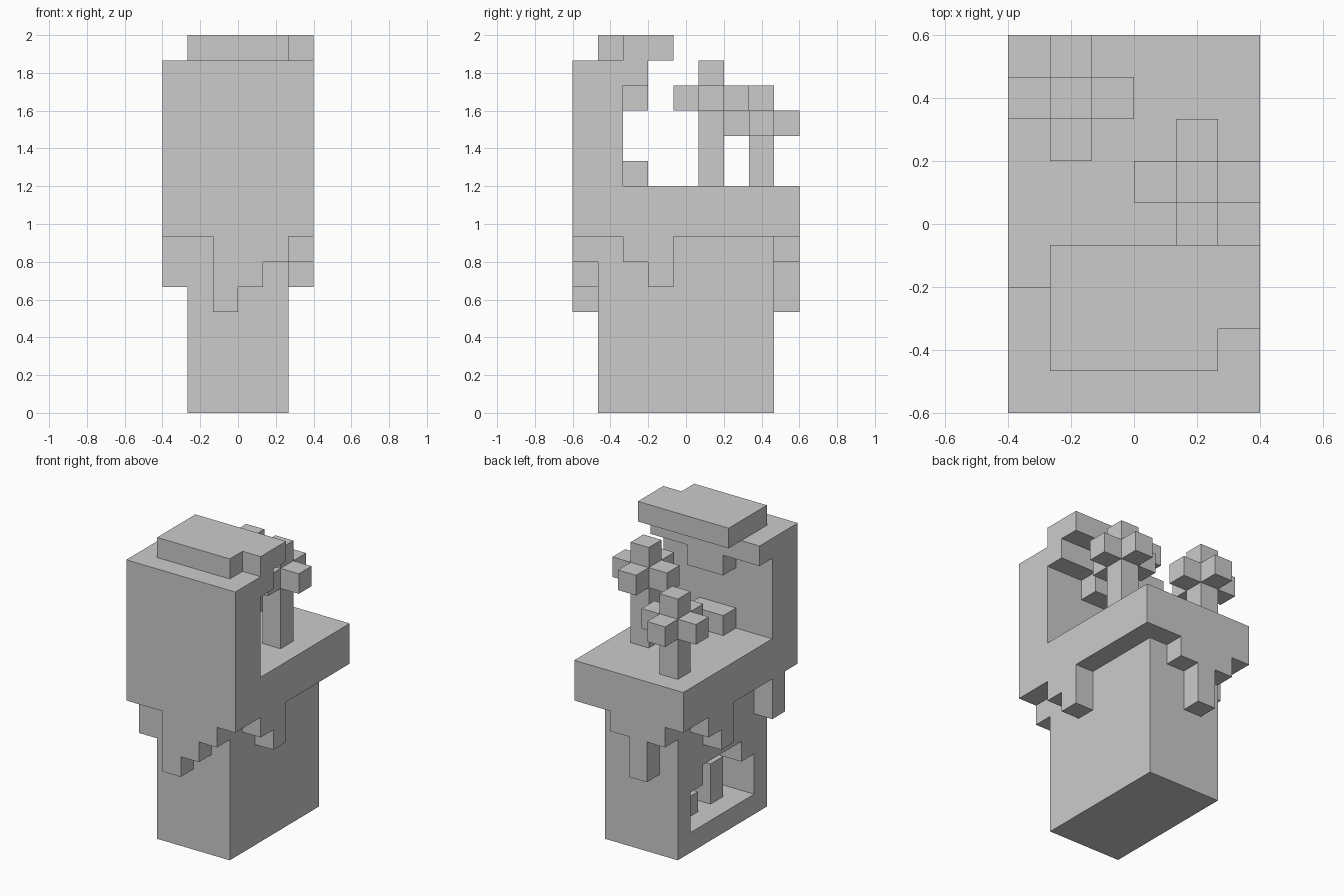
import bpy, bmesh, math
from itertools import product
from mathutils import Vector

if "Cube" in bpy.data.objects:
    bpy.data.objects.remove(bpy.data.objects["Cube"])

U = 2 / 15                              # one block
ORIGIN = Vector((-3 * U, -4.5 * U, 0))  # model is 6 x 9 x 15 blocks


def box(x0, x1, y0, y1, z0, z1):
    return set(product(range(x0, x1), range(y0, y1), range(z0, z1)))


def cross(x, y, z):
    """Tree crown: a centre block with four arms and a top."""
    return box(x - 1, x + 2, y, y + 1, z, z + 1) | \
        box(x, x + 1, y - 1, y + 2, z, z + 1) | box(x, x + 1, y, y + 1, z, z + 2)


def drips(columns):
    """Blocks hanging under the ground slab: (x, y, length)."""
    cells = set()
    for x, y, n in columns:
        cells |= box(x, x + 1, y, y + 1, 7 - n, 7)
    return cells


parts = {}
# Pedestal with an arched recess in its left side
recess = box(1, 3, 2, 7, 1, 3) | box(1, 3, 3, 6, 1, 4)
parts["pedestal"] = box(1, 5, 1, 8, 0, 7) - recess
parts["recess_tall_block"] = box(2, 3, 3, 4, 1, 3)
parts["recess_short_block"] = box(2, 3, 5, 6, 1, 2)

# Ground slab and hanging edges
parts["ground_slab"] = box(0, 6, 0, 9, 7, 9)
parts["front_drips"] = drips([(2, 0, 3), (3, 0, 2), (4, 0, 1)])
parts["back_drips"] = drips([(1, 8, 1), (2, 8, 3), (3, 8, 1)])
parts["right_drips"] = drips([(5, 2, 1), (5, 3, 2)])
parts["left_drips"] = drips([(0, 1, 2), (0, 5, 2), (0, 6, 1)])

# Cliff wall with overhang, ledge and cap
parts["cliff_wall"] = box(0, 6, 0, 2, 9, 14)
parts["cliff_overhang"] = box(0, 6, 2, 3, 13, 14) | box(2, 4, 2, 3, 12, 13)
parts["cliff_ledge"] = box(2, 4, 2, 3, 9, 10)
parts["cliff_cap"] = box(1, 6, 1, 4, 14, 15) - box(5, 6, 1, 2, 14, 15)

# Trees
for name, x, y, z in (("short", 1, 7, 11), ("tall", 4, 5, 12)):
    parts[name + "_tree_trunk"] = box(x, x + 1, y, y + 1, 9, z)
    parts[name + "_tree_crown"] = cross(x, y, z)

solid = set().union(*parts.values())


def build(name, cells):
    """Outer skin of the blocks, with flat areas merged."""
    bm = bmesh.new()
    verts = {}
    for c in cells:
        for axis, side in product(range(3), (0, 1)):
            n = list(c)
            n[axis] += 2 * side - 1
            if tuple(n) in solid:
                continue
            a, b = (axis + 1) % 3, (axis + 2) % 3
            loop = []
            for da, db in ((0, 0), (1, 0), (1, 1), (0, 1)):
                p = list(c)
                p[axis] += side
                p[a] += da
                p[b] += db
                p = tuple(p)
                if p not in verts:
                    verts[p] = bm.verts.new(ORIGIN + Vector(p) * U)
                loop.append(verts[p])
            bm.faces.new(loop if side else loop[::-1])
    bmesh.ops.dissolve_limit(bm, angle_limit=math.radians(1),
                             verts=bm.verts[:], edges=bm.edges[:])
    mesh = bpy.data.meshes.new(name)
    bm.to_mesh(mesh)
    bm.free()
    bpy.context.collection.objects.link(bpy.data.objects.new(name, mesh))


for name, cells in parts.items():
    build(name, cells)
